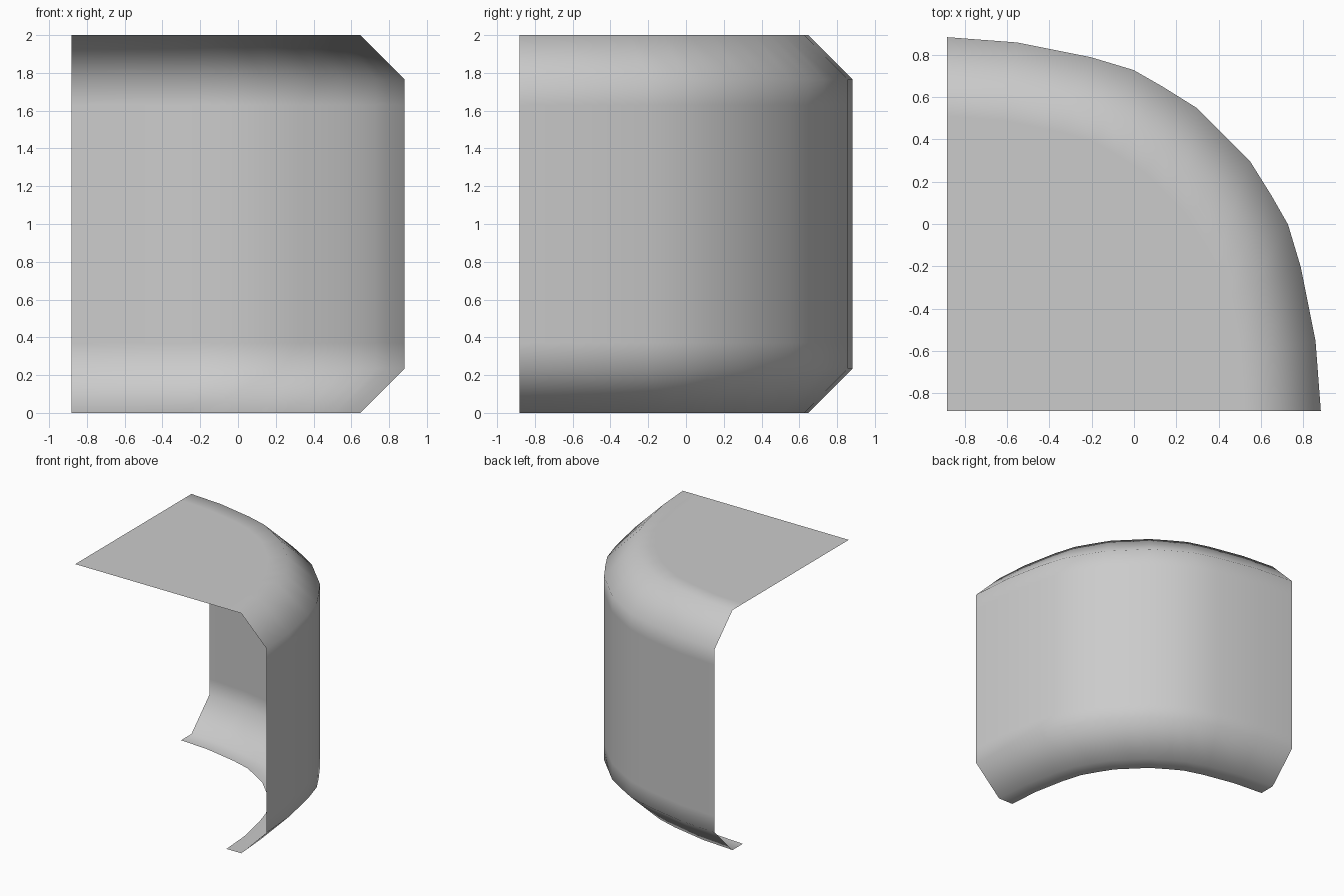
import bpy
import bmesh

cube = bpy.data.objects.get("Cube")
if cube:
    bpy.data.objects.remove(cube, do_unlink=True)

grey = bpy.data.materials.new("plain grey")
grey.use_nodes = True
colour = (0.6, 0.6, 0.6, 1)
grey.diffuse_color = colour
grey.node_tree.nodes["Principled BSDF"].inputs["Base Color"].default_value = colour

CORNER = -0.8825

# Rounded plan outline: one half, then mirrored across the diagonal
half = [(0, 1.765), (0.33, 1.74), (0.68, 1.67), (0.88, 1.61),
        (1.02, 1.53), (1.18, 1.43), (1.305, 1.305)]
outline = half + [(y, x) for x, y in reversed(half[:-1])]

# Section from the bottom flange up to the rim of the top: (scale, height)
lower = [(0.79, 0), (0.867, 0), (1, 0.235), (1, 0.37)]
section = lower + [(s, 2 - z) for s, z in reversed(lower)]

bm = bmesh.new()
rings = [[bm.verts.new((CORNER + x * s, CORNER + y * s, z)) for x, y in outline]
         for s, z in section]

# Flange, chamfers and curved wall
for low, high in zip(rings, rings[1:]):
    for i in range(len(outline) - 1):
        bm.faces.new((low[i], high[i], high[i + 1], low[i + 1]))

# Flat top reaching to the inner corner
corner = bm.verts.new((CORNER, CORNER, 2))
rim = rings[-1]
for a, b in zip(rim, rim[1:]):
    bm.faces.new((a, corner, b))

for face in bm.faces:
    face.smooth = True

mesh = bpy.data.meshes.new("rounded_corner_shell")
bm.to_mesh(mesh)
bm.free()
mesh.materials.append(grey)
shell = bpy.data.objects.new("rounded_corner_shell", mesh)
bpy.context.collection.objects.link(shell)
